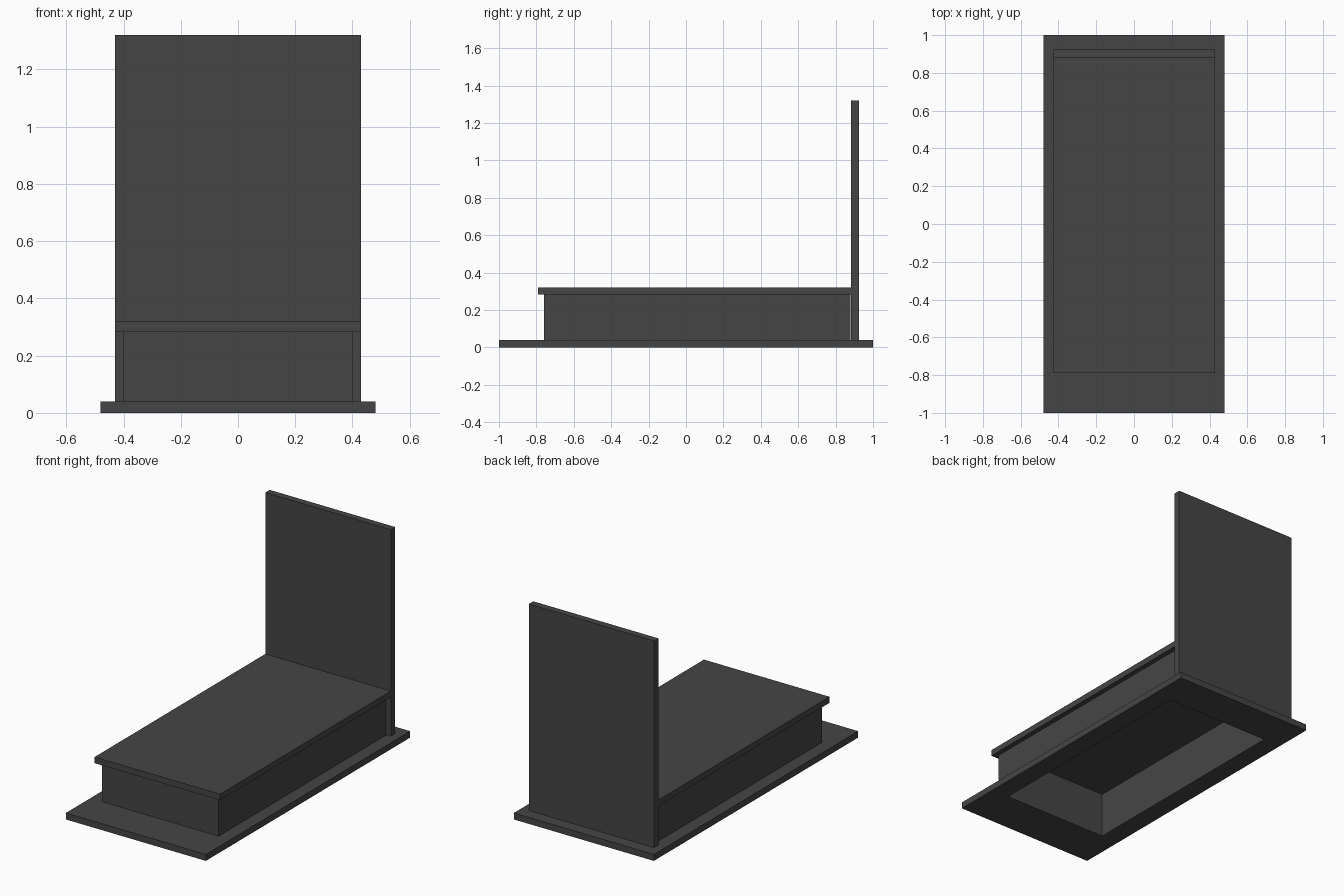
import bpy
import bmesh
from mathutils import Vector

if "Cube" in bpy.data.objects:
    bpy.data.objects.remove(bpy.data.objects["Cube"])

granite = bpy.data.materials.new("dark grey stone")
granite.diffuse_color = (0.06, 0.06, 0.06, 1)
granite.use_nodes = True
granite.node_tree.nodes["Principled BSDF"].inputs["Base Color"].default_value = granite.diffuse_color


def slab(name, x, y, z):
    """Box from (min, max) ranges on each axis."""
    bm = bmesh.new()
    bmesh.ops.create_cube(bm, size=1)
    for v in bm.verts:
        v.co = Vector([r[0] if c < 0 else r[1] for c, r in zip(v.co, (x, y, z))])
    mesh = bpy.data.meshes.new(name)
    bm.to_mesh(mesh)
    bm.free()
    mesh.materials.append(granite)
    obj = bpy.data.objects.new(name, mesh)
    bpy.context.collection.objects.link(obj)
    return obj


BASE, WALL, LID = (0, 0.04), (0.04, 0.282), (0.282, 0.32)

# Flat border on the ground, open in the middle
slab("front_border", (-0.48, 0.48), (-1, -0.72), BASE)
slab("back_border", (-0.36, 0.36), (0.76, 1), BASE)

# Low walls of the box
slab("front_wall", (-0.40, 0.40), (-0.76, -0.72), WALL)

# Side borders and side walls, left and right
for side, s in (("left", -1), ("right", 1)):
    slab(side + "_border", sorted((s * 0.36, s * 0.48)), (-0.72, 1), BASE)
    slab(side + "_wall", sorted((s * 0.36, s * 0.40)), (-0.72, 0.88), WALL)

# Overhanging cover and upright back panel
slab("cover_slab", (-0.43, 0.43), (-0.79, 0.882), LID)
slab("upright_panel", (-0.43, 0.43), (0.882, 0.925), (0.04, 1.32))
